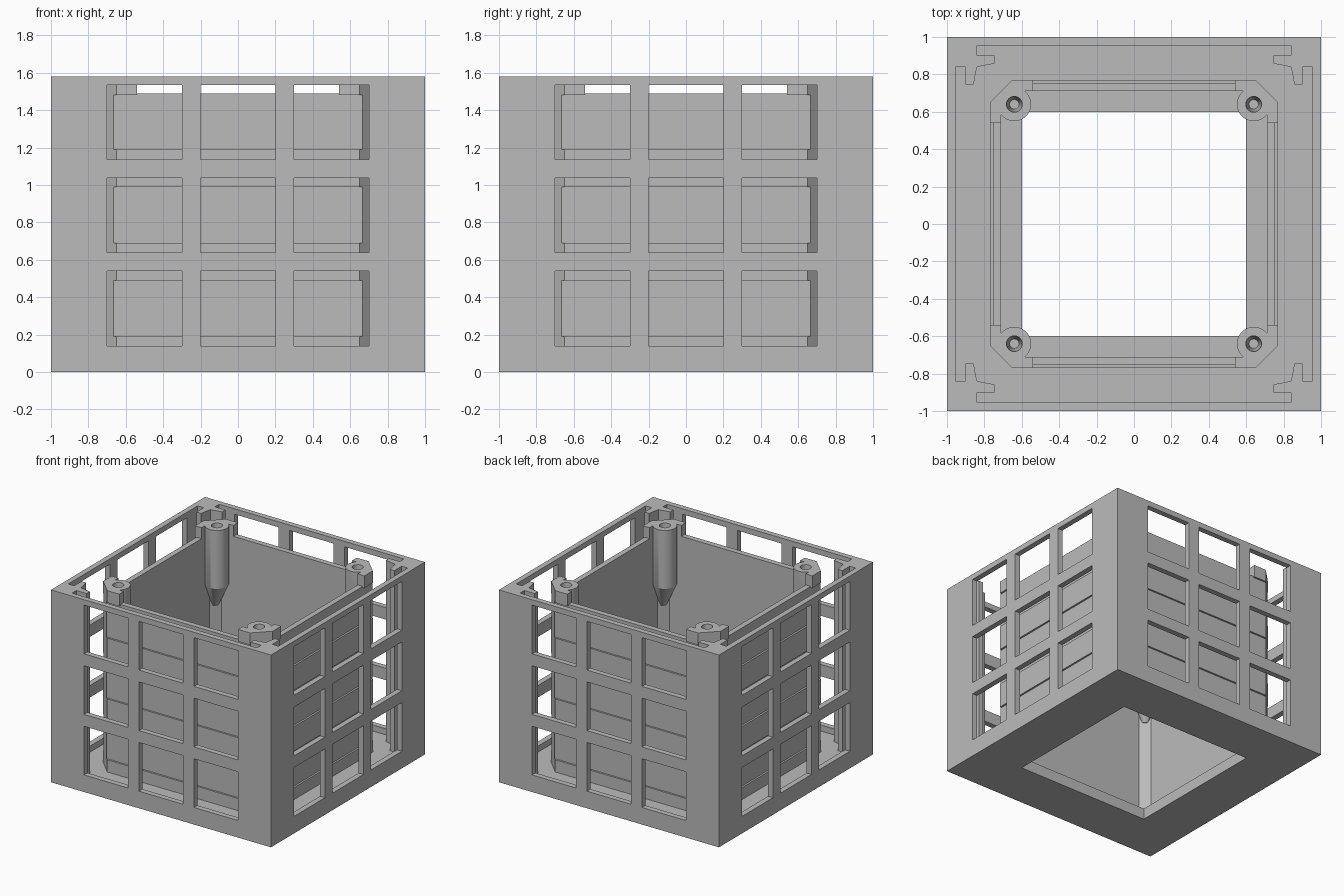
import bpy
import bmesh
from math import cos, sin, pi

cube = bpy.data.objects.get("Cube")
if cube:
    bpy.data.objects.remove(cube, do_unlink=True)

HEIGHT, FLOOR, RIM = 1.58, 0.09, 1.49
CORNERS = [(1, 1), (-1, 1), (-1, -1), (1, -1)]

grey = bpy.data.materials.new("plain_grey")
grey.use_nodes = True
grey.diffuse_color = (0.5, 0.5, 0.5, 1)
grey.node_tree.nodes["Principled BSDF"].inputs["Base Color"].default_value = (0.5, 0.5, 0.5, 1)


def loft(bm, rings, closed=False):
    """Skin equal-length rings; cap the ends unless the loft closes on itself."""
    loops = [[bm.verts.new(p) for p in ring] for ring in rings]
    n = len(loops[0])
    pairs = list(zip(loops, loops[1:]))
    if closed:
        pairs.append((loops[-1], loops[0]))
    else:
        bm.faces.new(loops[0])
        bm.faces.new(loops[-1])
    for a, b in pairs:
        for i in range(n):
            j = (i + 1) % n
            bm.faces.new((a[i], a[j], b[j], b[i]))


def prism(bm, outline, z0, z1):
    loft(bm, [[(x, y, z) for x, y in outline] for z in (z0, z1)])


def box(bm, x0, x1, y0, y1, z0, z1):
    prism(bm, [(x0, y0), (x1, y0), (x1, y1), (x0, y1)], z0, z1)


def finish(name, bm):
    bmesh.ops.recalc_face_normals(bm, faces=bm.faces)
    mesh = bpy.data.meshes.new(name)
    bm.to_mesh(mesh)
    bm.free()
    mesh.materials.append(grey)
    ob = bpy.data.objects.new(name, mesh)
    bpy.context.collection.objects.link(ob)
    return ob


def cut(target, cutter):
    mod = target.modifiers.new("cut", 'BOOLEAN')
    mod.operation, mod.solver, mod.object = 'DIFFERENCE', 'EXACT', cutter
    bpy.context.view_layer.objects.active = target
    bpy.ops.object.modifier_apply(modifier=mod.name)
    bpy.data.objects.remove(cutter, do_unlink=True)


def all_corners(points):
    """Repeat one corner's outline around the four corners, counterclockwise."""
    outline = []
    for sx, sy in CORNERS:
        run = points if sx * sy > 0 else points[::-1]
        outline += [(sx * x, sy * y) for x, y in run]
    return outline


# Outer shell: solid block, hollowed to leave thin walls and hooked corner posts
bm = bmesh.new()
box(bm, -1, 1, -1, 1, 0, HEIGHT)
shell = finish("outer_shell", bm)

half_hook = [(0.955, 0.84), (0.9, 0.84), (0.9, 0.745), (0.858, 0.745)]
hook = half_hook + [(0.84, 0.84)] + [(y, x) for x, y in reversed(half_hook)]
bm = bmesh.new()
prism(bm, all_corners(hook), FLOOR, 2)
cut(shell, finish("cavity_cutter", bm))

# Square opening in the floor
bm = bmesh.new()
box(bm, -0.6, 0.6, -0.6, 0.6, -1, 1)
cut(shell, finish("floor_cutter", bm))

# Three by three windows on every side
for along_x in (True, False):
    bm = bmesh.new()
    for col in (-0.5, 0, 0.5):
        for row in range(3):
            z = 0.34 + 0.4975 * row
            span, reach = (col - 0.2, col + 0.2), (-2, 2)
            sides = span + reach if along_x else reach + span
            box(bm, *sides, z - 0.2, z + 0.2)
    cut(shell, finish("window_cutter", bm))


# Inner box: eight-sided wall with three shallow recessed bands
def octagon(half, diagonal, z):
    c = diagonal - half
    return [(x, y, z) for x, y in all_corners([(half, c), (c, half)])]


OUT, BAND, INNER = 0.77, 0.755, 0.71
base = FLOOR - 0.01
rings = [octagon(OUT, 1.42, base)]
for row in range(3):
    low = 0.19 + 0.5 * row
    rings += [octagon(a, 1.42, z) for a, z in
              ((OUT, low), (BAND, low), (BAND, low + 0.3), (OUT, low + 0.3))]
rings.pop()
rings += [octagon(INNER, 1.355, RIM), octagon(INNER, 1.355, base)]
bm = bmesh.new()
loft(bm, rings, closed=True)
finish("inner_box", bm)

# Raised corner pieces standing on the inner box
half_corner = [(OUT, 0.54), (OUT, 0.65)]
inner_corner = [(0.54, INNER), (0.645, INNER)]
corner = half_corner + [(y, x) for x, y in reversed(half_corner)]
corner += inner_corner + [(y, x) for x, y in reversed(inner_corner)]
bm = bmesh.new()
for sx, sy in CORNERS:
    prism(bm, [(sx * x, sy * y) for x, y in corner], RIM - 0.01, HEIGHT)
finish("corner_risers", bm)

# Screw bosses: round columns, tapered into the corner below, with a blind hole
SIDES = 40
bm = bmesh.new()
for sx, sy in CORNERS:
    loft(bm, [[(sx * (c + r * cos(2 * pi * i / SIDES)),
                sy * (c + r * sin(2 * pi * i / SIDES)), z) for i in range(SIDES)]
              for c, r, z in ((0.69, 0.025, 0.9), (0.64, 0.09, 1.1), (0.64, 0.09, HEIGHT),
                              (0.64, 0.042, HEIGHT), (0.64, 0.025, HEIGHT - 0.25))])
bosses = finish("screw_bosses", bm)
bpy.ops.object.select_all(action='DESELECT')
bosses.select_set(True)
bpy.context.view_layer.objects.active = bosses
bpy.ops.object.shade_smooth_by_angle()
